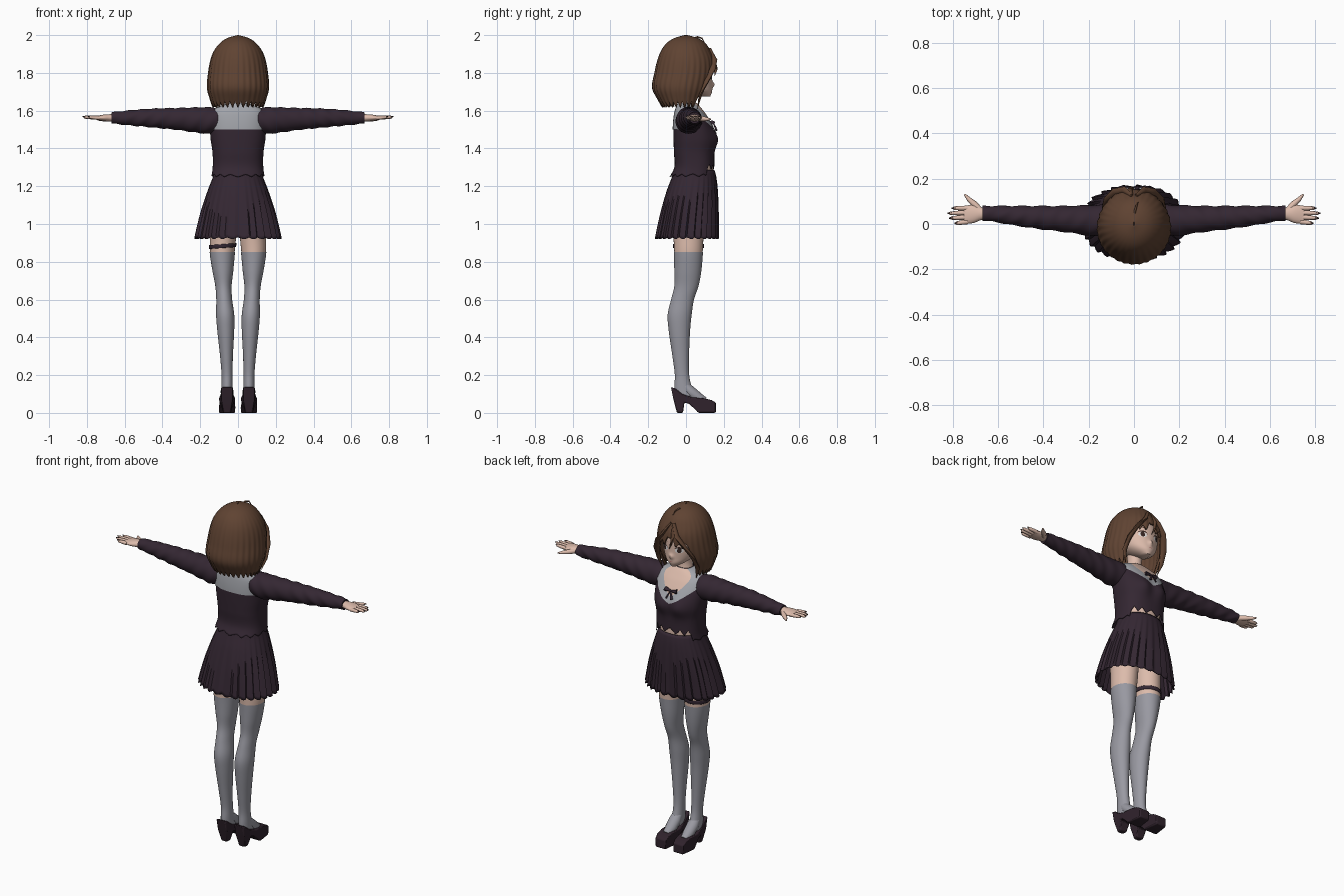
import bpy, bmesh, math
from mathutils import Vector

cube = bpy.data.objects.get("Cube")
if cube:
    bpy.data.objects.remove(cube, do_unlink=True)


def material(name, r, g, b):
    m = bpy.data.materials.new(name)
    m.use_nodes = True
    m.diffuse_color = (r, g, b, 1)
    node = next(n for n in m.node_tree.nodes if n.type == 'BSDF_PRINCIPLED')
    node.inputs["Base Color"].default_value = (r, g, b, 1)
    node.inputs["Roughness"].default_value = 0.8
    return m


SKIN = material("skin", .72, .50, .41)
HAIR = material("brown hair", .115, .056, .032)
CLOTH = material("dark plum cloth", .034, .020, .032)
COLLAR = material("grey collar", .37, .38, .41)
SOCK = material("grey stocking", .32, .32, .36)
SHOE = material("dark shoe", .030, .017, .026)
DARK = material("dark eye", .035, .018, .015)
WHITE = material("eye white", .75, .73, .72)
LIP = material("lip", .50, .22, .20)


def finish(name, bm, mat, recalc=False, thick=0):
    if recalc:
        bmesh.ops.recalc_face_normals(bm, faces=bm.faces)
    me = bpy.data.meshes.new(name)
    bm.to_mesh(me)
    bm.free()
    me.materials.append(mat)
    me.polygons.foreach_set("use_smooth", [True] * len(me.polygons))
    me.set_sharp_from_angle(angle=math.radians(50))
    ob = bpy.data.objects.new(name, me)
    bpy.context.collection.objects.link(ob)
    if thick:
        mod = ob.modifiers.new("thickness", 'SOLIDIFY')
        mod.thickness, mod.offset = thick, -1
    return ob


def sample(prof, z):
    """Smooth cross-section (centre, half width, y min, y max) at height z."""
    last = len(prof) - 1
    i = next((k for k in range(last) if z >= prof[k + 1][0]), last - 1)
    p, q = prof[i], prof[i + 1]
    before, after = prof[max(i - 1, 0)], prof[min(i + 2, last)]
    span = q[0] - p[0]
    t = min(max((z - p[0]) / span, 0), 1)
    out = []
    for k in range(1, 5):
        m0 = (q[k] - before[k]) / (q[0] - before[0]) * span
        m1 = (after[k] - p[k]) / (after[0] - p[0]) * span
        a, b = p[k], q[k]
        out.append(a + m0 * t + (3 * (b - a) - 2 * m0 - m1) * t**2 + (2 * (a - b) + m0 + m1) * t**3)
    return out


def shell(name, prof, mat, n=32, rows=24, top=None, hem=None, grow=0, power=1, box=1,
          warp=None, place=None, arc=None, side=1, cap=False, thick=0):
    """Loft of elliptical sections; top and hem may vary with the angle, arc makes a patch."""
    prof = sorted(prof, reverse=True)
    top = top or (lambda a: prof[0][0])
    hem = hem or (lambda a: prof[-1][0])
    a0, a1 = [math.radians(v) for v in (arc or (0, 360))]
    cols = n + 1 if arc else n
    bm = bmesh.new()
    grid = []
    for r in range(rows + 1):
        line = []
        for c in range(cols):
            a = a0 + (a1 - a0) * c / n
            z = top(a) + (hem(a) - top(a)) * (r / rows)**power
            cx, rx, y0, y1 = sample(prof, z)
            ca, sa = math.cos(a), math.sin(a)
            x = side * cx + (rx + grow) * math.copysign(abs(ca)**box, ca)
            y = (y0 + y1) / 2 + ((y1 - y0) / 2 + grow) * math.copysign(abs(sa)**box, sa)
            if warp:
                x, y = warp(x, y, z, a)
            line.append(bm.verts.new(place(x, y, z) if place else (x, y, z)))
        grid.append(line)
    for up, low in zip(grid, grid[1:]):
        for c in range(n):
            d = (c + 1) % cols
            bm.faces.new((up[c], low[c], low[d], up[d]))
    if cap:
        bm.faces.new(grid[0])
        bm.faces.new(grid[-1][::-1])
    return finish(name, bm, mat, bool(place), thick)


def tube(name, points, radii, mat, flat=1, sides=8):
    bm = bmesh.new()
    pts = [Vector(p) for p in points]
    rings = []
    for i, (p, r) in enumerate(zip(pts, radii)):
        q = (pts[min(i + 1, len(pts) - 1)] - pts[max(i - 1, 0)]).to_track_quat('Z', 'Y')
        angles = [math.tau * k / sides for k in range(sides)]
        rings.append([bm.verts.new(p + q @ Vector((r * math.cos(a), flat * r * math.sin(a), 0))) for a in angles])
    for u, v in zip(rings, rings[1:]):
        for k in range(sides):
            bm.faces.new((u[k], u[(k + 1) % sides], v[(k + 1) % sides], v[k]))
    bm.faces.new(rings[0])
    bm.faces.new(rings[-1])
    return finish(name, bm, mat, True)


def zigzag(a, count):
    return abs((a * count / math.tau) % 1 - .5) * 2


def front_angle(a):
    return abs(math.degrees(a) - 90) if a < 1.5 * math.pi else 450 - math.degrees(a)


# Head and face
head = [(1.965, 0, .02, -.02, .03), (1.94, 0, .075, -.07, .085), (1.90, 0, .102, -.10, .118),
        (1.84, 0, .115, -.11, .135), (1.78, 0, .108, -.09, .138), (1.73, 0, .087, -.05, .138),
        (1.70, 0, .057, .01, .138), (1.675, 0, .018, .08, .128)]


def nose(x, y, z, a):
    return x, y + (.014 * math.exp(-(x / .011)**2 - ((z - 1.738) / .014)**2) if y > .05 else 0)


def face_patch(name, centre, half, z, up, down, mat, grow):
    mid, wide = math.radians(centre), math.radians(half)
    bulge = lambda a: math.sqrt(max(0, 1 - ((a - mid) / wide)**2))
    shell(name, head, mat, n=14, rows=4, grow=grow, arc=(centre - half, centre + half),
          top=lambda a: z + up * bulge(a), hem=lambda a: z + down * bulge(a))


shell("head", head, SKIN, n=64, rows=48, warp=nose, cap=True)
for label, ang in (("left", 65), ("right", 115)):
    face_patch(label + "_eye_white", ang, 13, 1.778, .017, -.013, WHITE, .0015)
    face_patch(label + "_iris", ang, 6.5, 1.78, .015, -.014, DARK, .003)
    face_patch(label + "_upper_lash", ang, 15, 1.782, .020, .012, DARK, .004)
    face_patch(label + "_eyebrow", ang, 13, 1.815, .010, .005, HAIR, .002)
face_patch("mouth", 90, 10, 1.708, .002, -.003, LIP, .002)
shell("neck", [(1.72, 0, .04, -.04, .05), (1.66, 0, .037, -.035, .045), (1.6, 0, .05, -.04, .055)], SKIN)

# Bobbed hair with an opening for the face
hair = [(2.0, 0, .004, -.008, .008), (1.985, 0, .055, -.06, .06), (1.96, 0, .093, -.10, .10),
        (1.92, 0, .125, -.13, .128), (1.87, 0, .145, -.15, .15), (1.80, 0, .157, -.166, .155),
        (1.72, 0, .163, -.178, .14), (1.66, 0, .148, -.15, .11), (1.59, 0, .125, -.11, .08)]


def hair_hem(a):
    d = front_angle(a)
    if d > 58:
        return 1.61 + .04 * zigzag(a, 30)
    if d > 40:
        return 1.61 + .19 * (58 - d) / 18
    return 1.80 + .03 * zigzag(a, 26) + .05 * max(0, 1 - d / 14)


def strands(x, y, z, a):
    k = 1 + .012 * math.sin(a * 30) * min(1, max(0, (1.98 - z) * 6))
    return x * k, y * k


shell("hair", hair, HAIR, n=150, rows=36, hem=hair_hem, power=1.6, warp=strands, thick=.012)
for s, label in ((1, "left"), (-1, "right")):
    tube(label + "_bang", [(.01 * s, .125, 1.93), (.045 * s, .150, 1.87), (.085 * s, .140, 1.82), (.118 * s, .105, 1.75),
                           (.128 * s, .075, 1.68), (.11 * s, .06, 1.61)], [.008, .016, .018, .018, .014, .001], HAIR, .6)
tube("centre_bang", [(-.01, .13, 1.93), (-.02, .153, 1.87), (-.012, .158, 1.82), (.004, .152, 1.785)],
     [.006, .012, .010, .001], HAIR, .5)
tube("stray_lock", [(0, .03, 1.98), (.005, .06, 1.99), (.012, .085, 1.983), (.02, .10, 1.955)],
     [.003, .005, .004, .001], HAIR)

# Sailor blouse, collar and neckline
torso = [(1.64, 0, .045, -.035, .05), (1.63, 0, .075, -.045, .06), (1.612, 0, .118, -.052, .075),
         (1.58, 0, .142, -.06, .10), (1.52, 0, .148, -.066, .135), (1.45, 0, .145, -.066, .156),
         (1.38, 0, .135, -.064, .150), (1.30, 0, .134, -.062, .150), (1.24, 0, .143, -.092, .150)]


def bust(x, y, z, a):
    lobe = math.exp(-((abs(x) - .06) / .045)**2 - ((z - 1.45) / .055)**2)
    return x, y + (.018 * lobe * max(0, math.sin(a)))


def blouse_hem(a):
    return 1.288 + .03 * zigzag(a, 16) if front_angle(a) < 55 else 1.25 + .015 * zigzag(a, 14)


def collar_hem(a):
    return 1.5 if math.sin(a) < 0 else 1.465 + .11 * abs(math.cos(a))


shell("blouse", torso, CLOTH, n=96, rows=44, hem=blouse_hem, box=.8, warp=bust, thick=.004)
shell("collar", torso, COLLAR, n=96, rows=20, hem=collar_hem, box=.8, warp=bust, grow=.004)
shell("neckline", torso, SKIN, n=24, rows=16, box=.8, warp=bust, grow=.007, arc=(45, 135),
      hem=lambda a: 1.505 + .18 * abs(math.cos(a)))
tube("chest_bow", [(-.036, .138, 1.537), (-.02, .142, 1.537), (0, .144, 1.537), (.02, .142, 1.537), (.036, .138, 1.537)],
     [.016, .012, .006, .012, .016], CLOTH, .7)
for s, label in ((1, "left"), (-1, "right")):
    tube(label + "_bow_tail", [(0, .145, 1.535), (.01 * s, .154, 1.515), (.018 * s, .162, 1.495)],
         [.004, .006, .008], CLOTH, .5)
shell("midriff", [(1.36, 0, .12, -.05, .138), (1.28, 0, .117, -.05, .144), (1.15, 0, .13, -.07, .13),
                  (1.02, 0, .13, -.07, .11)], SKIN, cap=True)

# Pleated skirt
skirt = [(1.285, 0, .122, -.064, .151), (1.25, 0, .132, -.074, .160), (1.18, 0, .158, -.10, .167),
         (1.08, 0, .190, -.128, .170), (1.0, 0, .210, -.146, .170), (.92, 0, .228, -.162, .171)]


def pleats(x, y, z, a):
    k = 1 + .075 * ((a * 28 / math.tau) % 1 - .5) * min(1, (1.285 - z) / .25)
    return x * k, y * k


shell("skirt", skirt, CLOTH, n=28 * 5, rows=20, box=.9, warp=pleats, thick=.004,
      hem=lambda a: .918 + .012 * zigzag(a, 28))

# Arms, hands, legs and shoes, once per side
sleeve = [(.10, 1.548, .068, -.05, .085), (.17, 1.548, .070, -.054, .084), (.30, 1.555, .060, -.036, .080),
          (.42, 1.560, .052, -.022, .080), (.54, 1.562, .043, -.004, .080), (.62, 1.562, .035, .010, .080),
          (.67, 1.562, .030, .016, .080)]
palm = [(.64, 1.562, .020, .025, .070), (.68, 1.562, .019, .016, .074), (.71, 1.562, .017, .004, .084),
        (.75, 1.562, .010, .002, .080)]
leg = [(1.05, .075, .072, -.08, .10), (.92, .080, .069, -.066, .092), (.85, .083, .065, -.062, .088),
       (.75, .080, .053, -.060, .079), (.67, .077, .041, -.060, .064), (.60, .073, .040, -.077, .040),
       (.52, .068, .046, -.095, .028), (.44, .065, .043, -.090, .020), (.30, .061, .032, -.070, .014),
       (.20, .058, .027, -.057, .015), (.14, .058, .028, -.060, .028), (.09, .058, .030, -.06, .05)]
fingers = [("index", .070, .070, .800), ("middle", .050, .047, .818), ("ring", .030, .026, .812), ("little", .010, .003, .788)]
shoe_side = [(-.08, .138), (-.055, .128), (-.02, .102), (.03, .082), (.09, .078), (.135, .068), (.158, .055), (.16, .004),
             (.15, 0), (.065, 0), (.045, .022), (.015, .048), (-.008, .055), (-.016, 0), (-.048, 0), (-.066, .07)]


def shoe(name, cx):
    bm = bmesh.new()
    loops = []
    for s in (-1, 1):
        width = [(.03 + .014 * min(1, max(0, (y + .05) / .1))) * (.72 if y > .14 else .92 if y > .11 else 1)
                 * (.6 if y < 0 and z == 0 else 1) for y, z in shoe_side]
        loops.append([bm.verts.new((cx + s * w, y, z)) for w, (y, z) in zip(width, shoe_side)])
    bm.faces.new(loops[0])
    bm.faces.new(loops[1][::-1])
    for i in range(len(shoe_side)):
        j = (i + 1) % len(shoe_side)
        bm.faces.new((loops[0][i], loops[1][i], loops[1][j], loops[0][j]))
    ob = finish(name, bm, SHOE, True)
    mod = ob.modifiers.new("rounded", 'BEVEL')
    mod.width, mod.segments, mod.limit_method = .006, 2, 'ANGLE'


for s, label in ((1, "left"), (-1, "right")):
    along = lambda x, y, z, s=s: (s * z, y, x)
    ruffle = lambda x, y, z, a: (x + .002 * math.sin(z * 90 + a * 2), y + .002 * math.sin(z * 70 + a * 3))
    shell(label + "_sleeve", sleeve, CLOTH, rows=48, warp=ruffle, place=along, cap=True)
    shell(label + "_palm", palm, SKIN, n=20, rows=12, place=along, cap=True)
    for name, y0, y1, tip in fingers:
        near, end = Vector((.735 * s, y0, 1.562)), Vector((tip * s, y1, 1.566))
        tube(f"{label}_{name}_finger", [near, near.lerp(end, .5), near.lerp(end, .9), end], [.011, .010, .008, .004], SKIN)
        tube(f"{label}_{name}_nail", [near.lerp(end, .82) + Vector((0, 0, .005)), end + Vector((.005 * s, 0, .003))],
             [.006, .003], DARK, .6)
    tube(label + "_thumb", [(.675 * s, .055, 1.56), (.705 * s, .088, 1.557), (.73 * s, .11, 1.555), (.748 * s, .131, 1.555)],
         [.014, .014, .010, .004], SKIN)
    shell(label + "_thigh", leg, SKIN, side=s, hem=lambda a: .84)
    shell(label + "_stocking", leg, SOCK, rows=48, side=s, grow=.002, top=lambda a: .852)
    tube(label + "_instep", [(.058 * s, -.02, .155), (.058 * s, .02, .115), (.058 * s, .06, .083), (.058 * s, .10, .062)],
         [.026, .034, .032, .022], SOCK, .9, 16)
    shoe(label + "_shoe", .058 * s)

# Thigh strap on one leg
shell("thigh_strap", leg, CLOTH, side=-1, rows=3, grow=.005, thick=.003,
      top=lambda a: .893 + .005 * math.cos(a), hem=lambda a: .873 + .005 * math.cos(a))
